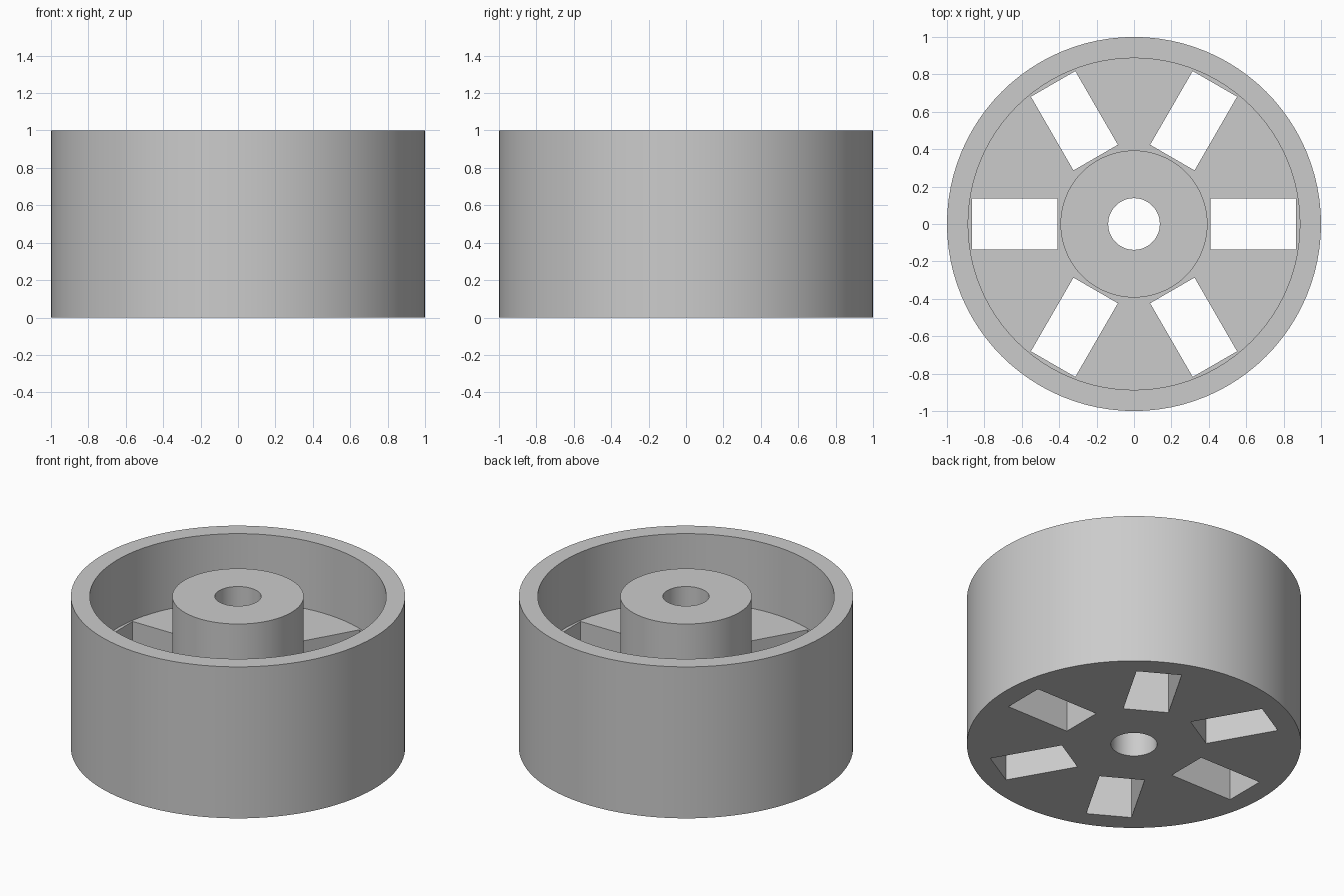
import bpy, bmesh, math
from mathutils import Matrix, Vector

old = bpy.data.objects.get("Cube")
if old:
    bpy.data.objects.remove(old, do_unlink=True)

SEGMENTS = 96
RIM, RIM_IN, HUB, BORE = 1.0, 0.887, 0.393, 0.138
HEIGHT, WEB = 1.0, 0.55
SLOT_IN, SLOT_OUT, SLOT_WIDTH = 0.41, 0.865, 0.274

grey = bpy.data.materials.new("plain grey")
grey.use_nodes = True
colour = (0.6, 0.6, 0.6, 1)
grey.diffuse_color = colour
grey.node_tree.nodes["Principled BSDF"].inputs["Base Color"].default_value = colour


def make_object(name, bm):
    bmesh.ops.recalc_face_normals(bm, faces=bm.faces)
    mesh = bpy.data.meshes.new(name)
    bm.to_mesh(mesh)
    bm.free()
    mesh.materials.append(grey)
    obj = bpy.data.objects.new(name, mesh)
    bpy.context.collection.objects.link(obj)
    return obj


# Wheel: rim, web and hub turned from one closed cross-section
profile = [(BORE, 0), (RIM, 0), (RIM, HEIGHT), (RIM_IN, HEIGHT),
           (RIM_IN, WEB), (HUB, WEB), (HUB, HEIGHT), (BORE, HEIGHT)]
bm = bmesh.new()
rings = []
for i in range(SEGMENTS):
    turn = Matrix.Rotation(math.tau * i / SEGMENTS, 3, 'Z')
    rings.append([bm.verts.new(turn @ Vector((r, 0, z))) for r, z in profile])
for i, ring in enumerate(rings):
    following = rings[(i + 1) % SEGMENTS]
    for j in range(len(profile)):
        k = (j + 1) % len(profile)
        bm.faces.new((ring[j], following[j], following[k], ring[k]))
wheel = make_object("wheel", bm)

# Six radial slots through the web
bm = bmesh.new()
for i in range(6):
    place = (Matrix.Rotation(math.tau * i / 6, 4, 'Z')
             @ Matrix.Translation(((SLOT_IN + SLOT_OUT) / 2, 0, WEB / 2))
             @ Matrix.Diagonal((SLOT_OUT - SLOT_IN, SLOT_WIDTH, WEB + 0.2, 1)))
    bmesh.ops.create_cube(bm, size=1, matrix=place)
cutter = make_object("slot_cutter", bm)
cutter.hide_render = True

cut = wheel.modifiers.new("slots", 'BOOLEAN')
cut.operation = 'DIFFERENCE'
cut.solver = 'EXACT'
cut.object = cutter
bpy.ops.object.select_all(action='DESELECT')
bpy.context.view_layer.objects.active = wheel
wheel.select_set(True)
bpy.ops.object.modifier_apply(modifier=cut.name)
bpy.data.objects.remove(cutter, do_unlink=True)

# Smooth round walls with crisp edges
bpy.ops.object.shade_smooth_by_angle(angle=math.radians(30))
